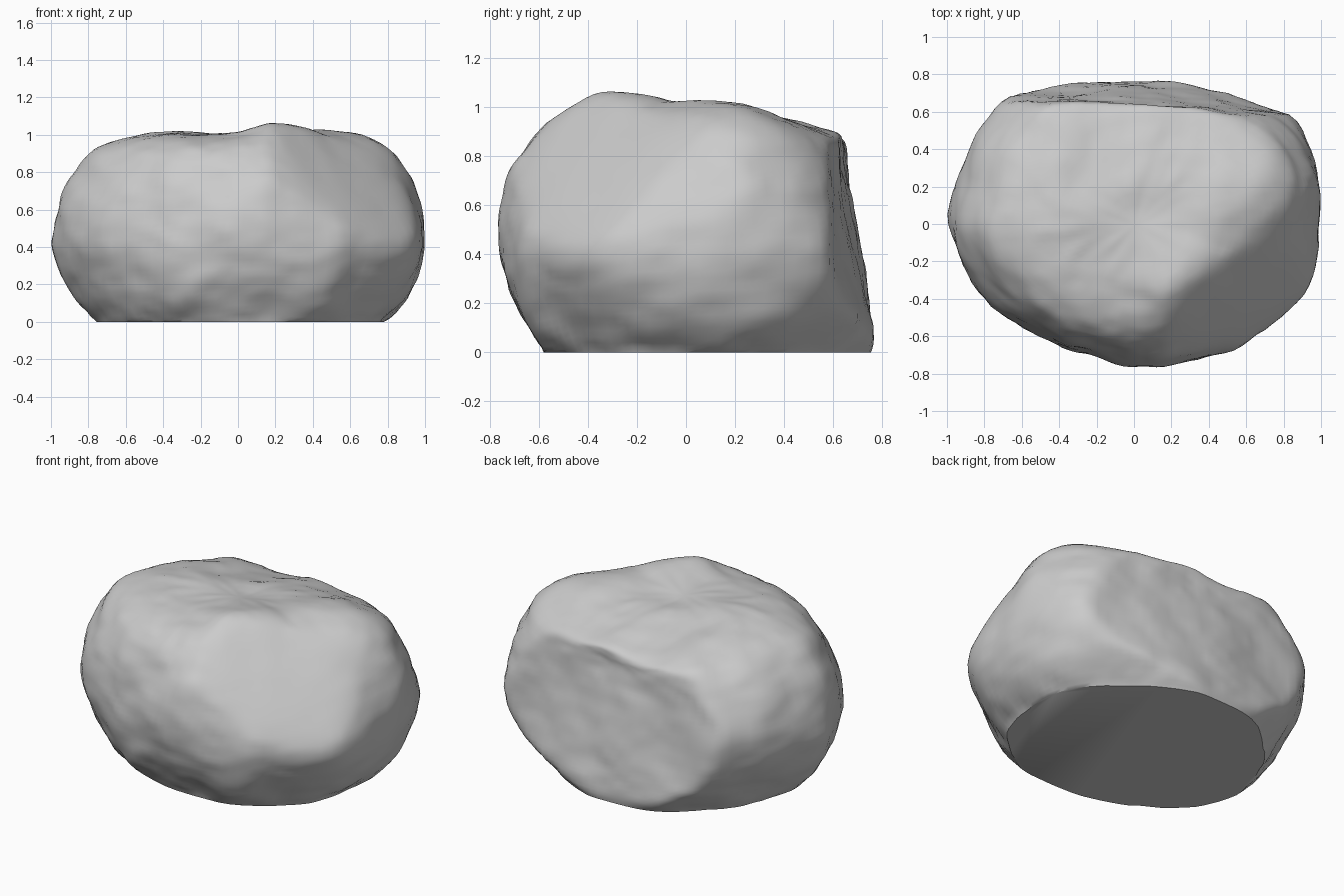
import bpy, bmesh, math
from mathutils import Vector, noise

cube = bpy.data.objects.get("Cube")
if cube:
    bpy.data.objects.remove(cube, do_unlink=True)

SEGMENTS, RINGS = 110, 56

# Plan outline radius every 15 degrees, counter-clockwise from +x (before the back is split off)
OUTLINE = [.99, 1.02, 1.02, .98, .98, 1.0, 1.0, 1.0, 1.0, .97, .98, .965,
           1.0, .95, .875, .795, .765, .74, .755, .78, .82, .87, .94, .985]
# Side profile: fraction of the outline, height
PROFILE = [(.77, 0), (.89, .14), (.97, .29), (1, .46), (.97, .64), (.89, .79),
           (.78, .9), (.6, .965), (.35, .985), (.02, .985)]
# Bevelled front corner: plane normal and distance
BEVEL, BEVEL_DISTANCE = Vector((.55, -.55, .63)), .99


def spline(a, b, c, d, t):
    return b + .5 * t * (c - a + t * (2 * a - 5 * b + 4 * c - d + t * (3 * (b - c) + d - a)))


def outline_radius(angle):
    k = angle / math.tau * len(OUTLINE)
    i = int(k)
    return spline(*[OUTLINE[(i + j) % len(OUTLINE)] for j in (-1, 0, 1, 2)], k - i)


def profile_point(t):
    k = t * (len(PROFILE) - 1)
    i = min(int(k), len(PROFILE) - 2)
    p = [PROFILE[max(0, min(len(PROFILE) - 1, i + j))] for j in (-1, 0, 1, 2)]
    return [spline(*[q[axis] for q in p], k - i) for axis in (0, 1)]


def bump(x, y, cx, cy, size):
    return math.exp(-((x - cx) ** 2 + (y - cy) ** 2) / size ** 2)


def overshoot(distance, softness):
    return .5 * (distance + math.hypot(distance, softness))


def rock_point(angle, t):
    scale, z = profile_point(t)
    r = outline_radius(angle) * scale
    x, y = r * math.cos(angle), r * math.sin(angle)
    # Uneven top: raised front lip and side shoulder, scooped back edge
    z += z ** 3 * (.09 * bump(x, y, .25, -.32, .24) + .05 * bump(x, y, .55, .15, .28)
                   + .02 * bump(x, y, -.35, 0, .3) - .11 * bump(x, y, -.12, .7, .33)
                   - .05 * bump(x, y, .45, .7, .3))
    p = Vector((x, y, z))
    # Lumpy surface
    lumps = .03 * noise.noise(p * 2.6) + .014 * noise.noise(p * 6) + .006 * noise.noise(p * 14)
    p += Vector((x, y, (z - .5) * 1.2)).normalized() * lumps
    # Bevelled front corner
    p -= BEVEL * overshoot(p.dot(BEVEL) - BEVEL_DISTANCE, .05) * .85
    # Split back face: leans forward, fuller near the ground
    if p.y > .2:
        limit = .745 - .05 * p.x - .08 * p.x ** 2 - .12 * z + .04 * bump(p.x, z, .15, .1, .4)
        limit += .016 * noise.noise(p * 4) + .006 * noise.noise(p * 11)
        cut_y = p.y - overshoot(p.y - limit, .025)
        p.x *= (cut_y / p.y) ** .6
        p.y = cut_y
    p.z = max(0, p.z) if t > 0 else 0
    return p


# Boulder skin: stacked rings closed by a flat base and a small cap
bm = bmesh.new()
rings = [[bm.verts.new(rock_point(math.tau * s / SEGMENTS, r / RINGS)) for s in range(SEGMENTS)]
         for r in range(RINGS + 1)]
for low, high in zip(rings, rings[1:]):
    for s in range(SEGMENTS):
        n = (s + 1) % SEGMENTS
        bm.faces.new((low[s], low[n], high[n], high[s]))
bm.faces.new(rings[0][::-1])
bm.faces.new(rings[-1])

# Centre over the ground
for axis in (0, 1):
    values = [v.co[axis] for v in bm.verts]
    middle = (min(values) + max(values)) / 2
    for v in bm.verts:
        v.co[axis] -= middle
bmesh.ops.recalc_face_normals(bm, faces=bm.faces)

mesh = bpy.data.meshes.new("boulder")
bm.to_mesh(mesh)
bm.free()
boulder = bpy.data.objects.new("boulder", mesh)
bpy.context.collection.objects.link(boulder)

# Stone colour
stone = bpy.data.materials.new("grey_stone")
stone.use_nodes = True
stone.diffuse_color = (.6, .6, .6, 1)
stone.node_tree.nodes["Principled BSDF"].inputs["Base Color"].default_value = (.6, .6, .6, 1)
mesh.materials.append(stone)

bpy.ops.object.select_all(action="DESELECT")
boulder.select_set(True)
bpy.context.view_layer.objects.active = boulder
bpy.ops.object.shade_smooth_by_angle(angle=math.radians(40))
